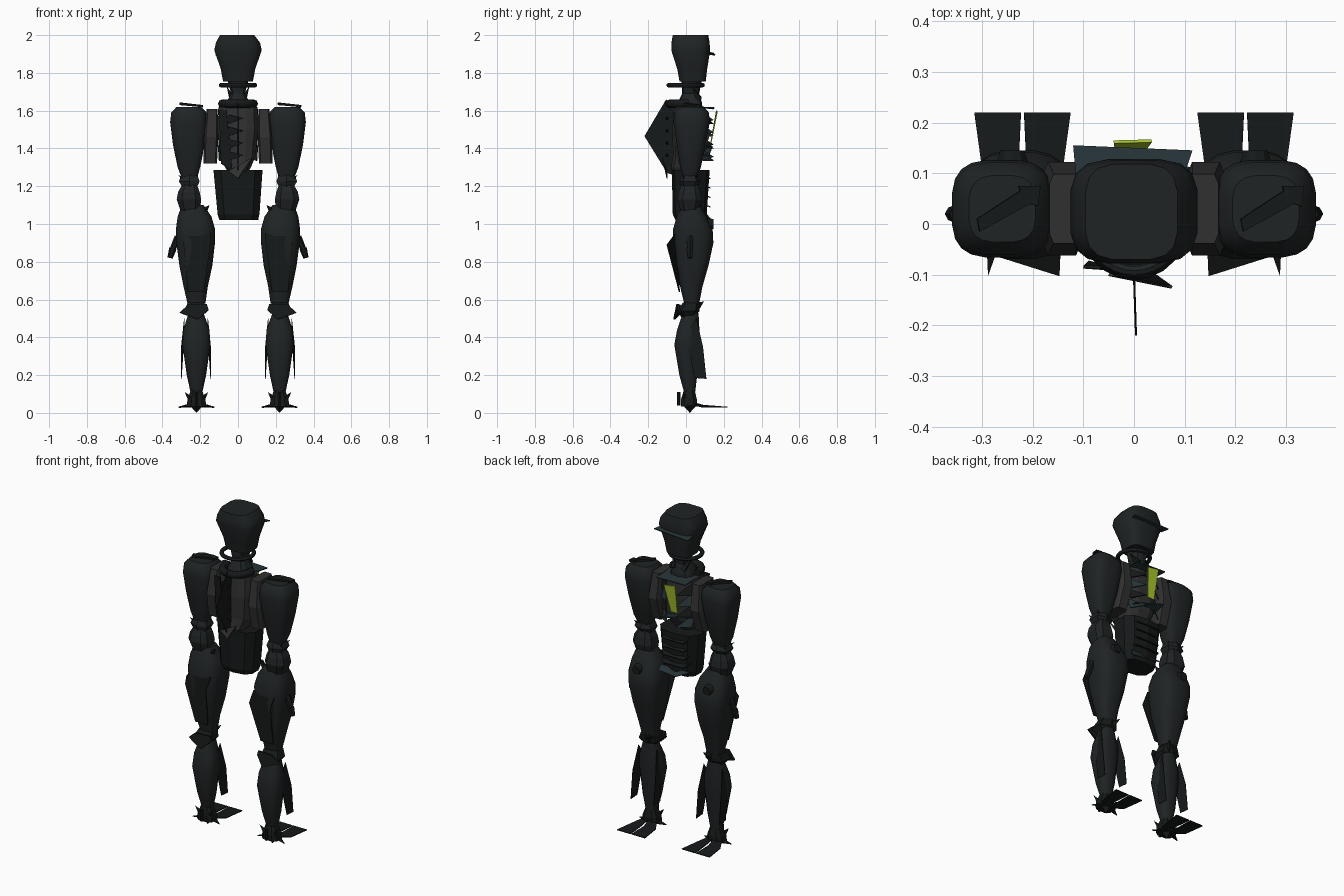
import bpy, bmesh, math
from mathutils import Vector


def mat(name, c):
    m = bpy.data.materials.new(name)
    m.diffuse_color = (*c, 1)
    return m


DARK = mat("dark_shell", (0.014, 0.017, 0.018))
BLACK = mat("black_plate", (0.008, 0.010, 0.010))
GREY = mat("grey_rib", (0.03, 0.03, 0.03))
TEAL = mat("teal_shard", (0.02, 0.035, 0.04))
GREEN = mat("green_glow", (0.42, 0.60, 0.03))


def finish(bm, name, m, smooth=False, thick=0.0):
    bmesh.ops.recalc_face_normals(bm, faces=bm.faces)
    me = bpy.data.meshes.new(name)
    bm.to_mesh(me)
    bm.free()
    ob = bpy.data.objects.new(name, me)
    bpy.context.collection.objects.link(ob)
    me.materials.append(m)
    if thick:
        s = ob.modifiers.new("thickness", 'SOLIDIFY')
        s.thickness, s.offset = thick, 0
    if smooth:
        bpy.ops.object.select_all(action='DESELECT')
        ob.select_set(True)
        bpy.context.view_layer.objects.active = ob
        bpy.ops.object.shade_smooth_by_angle(angle=math.radians(40))
    return ob


def loft(name, rings, m=DARK, n=16, p=3.0, smooth=True):
    """Stack of squarish rings: (z, centre x, centre y, half x, half y)."""
    bm = bmesh.new()
    loops = []
    for z, cx, cy, hx, hy in rings:
        loop = []
        for i in range(n):
            a = 2 * math.pi * (i + 0.5) / n
            c, s = math.cos(a), math.sin(a)
            loop.append(bm.verts.new((cx + hx * math.copysign(abs(c) ** (2 / p), c),
                                      cy + hy * math.copysign(abs(s) ** (2 / p), s), z)))
        loops.append(loop)
    for a, b in zip(loops, loops[1:]):
        for i in range(n):
            bm.faces.new((a[i], a[(i + 1) % n], b[(i + 1) % n], b[i]))
    bm.faces.new(loops[0])
    bm.faces.new(loops[-1])
    return finish(bm, name, m, smooth)


def plate(name, pts, m=BLACK, thick=0.006):
    bm = bmesh.new()
    bm.faces.new([bm.verts.new(p) for p in pts])
    return finish(bm, name, m, thick=thick)


def spike(name, base, tip, r, m=BLACK, n=4, tip_r=0.0):
    bm = bmesh.new()
    base, tip = Vector(base), Vector(tip)
    d = tip - base
    bmesh.ops.create_cone(bm, cap_ends=True, segments=n, radius1=r, radius2=tip_r, depth=d.length)
    q = d.to_track_quat('Z', 'Y').to_matrix().to_4x4()
    bmesh.ops.transform(bm, matrix=q, verts=bm.verts)
    bmesh.ops.translate(bm, vec=(base + tip) / 2, verts=bm.verts)
    return finish(bm, name, m)


# head, visor and neck
loft("head", [(1.755, 0, 0.035, 0.08, 0.07), (1.82, 0, 0.033, 0.092, 0.08), (1.92, 0, 0.025, 0.127, 0.104),
              (1.96, 0, 0.024, 0.118, 0.102), (2.0, -0.005, 0.024, 0.092, 0.095)], p=3.6)
plate("head_visor", [(-0.12, 0.155, 1.895), (0.115, 0.145, 1.905), (0.1, 0.1, 1.91), (-0.115, 0.1, 1.9)], TEAL)
loft("neck", [(1.58, 0, 0.02, 0.085, 0.07), (1.64, 0, 0.02, 0.065, 0.065), (1.69, 0, 0.025, 0.038, 0.045),
              (1.77, 0, 0.03, 0.06, 0.055)], n=10, smooth=False)
for s in (-1, 1):
    spike("neck_spike", (s * 0.03, 0.07, 1.66), (s * 0.06, 0.03, 1.73), 0.02)
bpy.ops.mesh.primitive_torus_add(major_radius=0.09, minor_radius=0.012, major_segments=32, minor_segments=8,
                                 location=(0, -0.002, 1.735))
bpy.context.object.name = "neck_ring"
bpy.context.object.data.materials.append(DARK)
bpy.ops.object.shade_smooth_by_angle()

# collar arc around the front of the neck
cu = bpy.data.curves.new("collar", 'CURVE')
cu.dimensions, cu.bevel_depth, cu.bevel_resolution = '3D', 0.022, 2
sp = cu.splines.new('POLY')
sp.points.add(12)
for i, pt in enumerate(sp.points):
    a = math.pi * (0.95 + 1.1 * i / 12)
    pt.co = (0.085 * math.cos(a), 0.0 + 0.088 * math.sin(a), 1.637, 1)
cu.use_fill_caps = True
cu.materials.append(BLACK)
bpy.context.collection.objects.link(bpy.data.objects.new("collar", cu))

# chest, front fin, ribs
loft("chest", [(1.24, 0, -0.03, 0.03, 0.03), (1.3, 0, -0.01, 0.07, 0.07), (1.36, 0, 0.01, 0.095, 0.08),
               (1.5, 0, 0.01, 0.11, 0.085), (1.62, 0, 0.01, 0.105, 0.075)], GREY, n=12, smooth=False)
plate("chest_fin", [(0, -0.06, 1.62), (0, -0.105, 1.66), (0.004, -0.22, 1.465), (0, -0.1, 1.27), (0, -0.04, 1.25)],
      thick=0.004)
plate("chest_strap", [(-0.1, -0.085, 1.6), (-0.06, -0.085, 1.6), (-0.03, -0.09, 1.28), (-0.09, -0.075, 1.32)])
plate("chest_wedge", [(0.04, -0.1, 1.28), (0.075, -0.125, 1.35), (0.0, -0.1, 1.24), (-0.05, -0.1, 1.28)], GREY)
for i in range(4):
    z = 1.56 - 0.065 * i
    plate("front_rib", [(-0.05, -0.085, z + 0.02), (0.03, -0.105, z), (-0.05, -0.085, z - 0.03)])
    for s in (-1, 1):
        plate("back_shard", [(s * 0.105, 0.05, z + 0.05), (s * 0.03, 0.145, z - 0.02 + 0.01 * s),
                             (s * 0.1, 0.09, z - 0.03)], TEAL if i % 2 else BLACK)
plate("upper_back_shard", [(-0.1, 0.15, 1.615), (0.1, 0.145, 1.61), (0.09, 0.05, 1.62), (-0.1, 0.05, 1.62)], TEAL)
plate("lower_back_shard", [(-0.1, 0.14, 1.41), (0.09, 0.12, 1.36), (0.08, 0.05, 1.37), (-0.09, 0.05, 1.38)], TEAL)
plate("glow_strip", [(-0.04, 0.162, 1.6), (0.035, 0.164, 1.59), (0.01, 0.13, 1.42), (-0.035, 0.13, 1.42)], GREEN)

# abdomen with bands at the back
loft("abdomen", [(1.02, 0.003, 0.02, 0.105, 0.075), (1.05, 0.003, 0.02, 0.115, 0.09), (1.285, 0, 0.025, 0.135, 0.1)],
     BLACK, n=10, p=2.6, smooth=False)
for z in (1.09, 1.14, 1.19, 1.24):
    plate("abdomen_band", [(-0.1, 0.08, z + 0.02), (0.1, 0.08, z + 0.02), (0.07, 0.13, z), (-0.07, 0.13, z)])
plate("pelvis_plate", [(-0.1, 0.1, 1.06), (0.1, 0.1, 1.06), (0.11, 0.11, 1.025), (-0.02, 0.13, 1.025)], TEAL)

for s in (-1, 1):
    # side panel of the chest
    loft("side_panel", [(1.32, s * 0.147, 0.02, 0.037, 0.06), (1.46, s * 0.142, 0.03, 0.038, 0.095),
                        (1.61, s * 0.137, 0.03, 0.03, 0.07)], GREY, n=8, p=6, smooth=False)
    # upper arm
    X = s * 0.26
    loft("upper_arm", [(1.24, s * 0.257, 0.02, 0.04, 0.035), (1.3, s * 0.26, 0.024, 0.06, 0.055),
                       (1.42, s * 0.26, 0.027, 0.085, 0.077), (1.54, X, 0.03, 0.1, 0.097),
                       (1.59, X, 0.03, 0.094, 0.092), (1.62, X, 0.03, 0.066, 0.066)], n=20, p=3.2)
    o = X - 0.0
    plate("shoulder_blade", [(o - 0.045, -0.015, 1.635), (o - 0.05, 0.01, 1.638), (o + 0.035, 0.065, 1.628),
                             (o + 0.033, 0.075, 1.628), (o + 0.075, 0.075, 1.624), (o + 0.07, 0.035, 1.624),
                             (o + 0.055, 0.04, 1.626)], thick=0.012)
    # elbow and forearm
    loft("elbow", [(1.19, s * 0.255, 0.015, 0.04, 0.04), (1.225, s * 0.258, 0.02, 0.06, 0.055),
                   (1.265, s * 0.258, 0.02, 0.045, 0.04)], n=6, smooth=False)
    loft("forearm", [(1.05, s * 0.25, 0.02, 0.05, 0.045), (1.13, s * 0.26, 0.018, 0.068, 0.068),
                     (1.17, s * 0.26, 0.018, 0.06, 0.06), (1.22, s * 0.255, 0.02, 0.035, 0.04)], n=8, smooth=False)
    for y in (-0.02, 0.06):
        spike("elbow_spike", (s * 0.25, 0.02, 1.2), (s * 0.315, y, 1.26), 0.025)
    spike("wrist_spike", (s * 0.2, 0.0, 1.05), (s * 0.15, 0.0, 1.1), 0.03)
    # thigh
    loft("thigh", [(0.58, s * 0.22, 0.03, 0.048, 0.04), (0.67, s * 0.224, 0.028, 0.065, 0.06),
                   (0.78, s * 0.223, 0.032, 0.088, 0.088), (0.9, s * 0.224, 0.038, 0.103, 0.108),
                   (0.97, s * 0.225, 0.036, 0.105, 0.106), (1.04, s * 0.23, 0.03, 0.09, 0.08),
                   (1.1, s * 0.24, 0.028, 0.058, 0.05)], n=20, p=2.8)
    plate("thigh_plate", [(s * 0.145, -0.055, 0.95), (s * 0.29, -0.055, 0.95), (s * 0.288, -0.1, 0.89),
                          (s * 0.265, -0.035, 0.64), (s * 0.18, -0.035, 0.64), (s * 0.147, -0.1, 0.89)])
    spike("hip_disc", (s * 0.24, 0.08, 1.0), (s * 0.24, 0.145, 1.0), 0.045, n=10, tip_r=0.025)
    spike("hip_handle_upper", (s * 0.315, 0.02, 0.93), (s * 0.35, 0.02, 0.86), 0.022, n=6, tip_r=0.014)
    spike("hip_handle_lower", (s * 0.345, 0.02, 0.87), (s * 0.36, 0.02, 0.82), 0.02, n=6, tip_r=0.014)
    # knee guard
    loft("knee", [(0.5, s * 0.225, 0.01, 0.03, 0.03), (0.54, s * 0.227, 0.012, 0.065, 0.06),
                  (0.585, s * 0.222, 0.03, 0.048, 0.045)], BLACK, n=6, smooth=False)
    plate("knee_plate", [(s * 0.31, -0.03, 0.53), (s * 0.26, -0.045, 0.575), (s * 0.165, -0.035, 0.575),
                         (s * 0.155, -0.03, 0.545), (s * 0.21, -0.062, 0.495)], thick=0.012)
    spike("knee_spike", (s * 0.22, 0.04, 0.55), (s * 0.18, 0.095, 0.59), 0.035)
    # shin and calf blades
    loft("shin", [(0.1, s * 0.22, 0.02, 0.03, 0.028), (0.2, s * 0.22, 0.012, 0.052, 0.048),
                  (0.36, s * 0.22, 0.003, 0.075, 0.066), (0.44, s * 0.22, 0.012, 0.07, 0.06),
                  (0.53, s * 0.222, 0.025, 0.04, 0.042)], n=16, p=2.5)
    for x in (0.145, 0.3):
        xi = 0.22 + (x - 0.22) * 0.8
        plate("calf_blade", [(s * xi, 0.055, 0.5), (s * x, 0.09, 0.35), (s * x, 0.108, 0.18),
                             (s * x, 0.045, 0.185), (s * xi, 0.0, 0.42)], thick=0.003)
    # ankle, heel and split foot
    loft("ankle", [(0.035, s * 0.22, 0.015, 0.055, 0.045), (0.07, s * 0.22, 0.015, 0.05, 0.045),
                   (0.12, s * 0.22, 0.018, 0.032, 0.03)], BLACK, n=8, smooth=False)
    spike("heel_point", (s * 0.22, 0.02, 0.05), (s * 0.22, 0.02, 0.0), 0.045)
    spike("heel_pin", (s * 0.22, -0.038, 0.11), (s * 0.22, -0.038, 0.04), 0.009, n=6, tip_r=0.009)
    for t in (-1, 1):
        f = lambda dx, y, z: (s * 0.22 + t * dx, y, z)
        spike("ankle_spike", f(0.02, 0.0, 0.06), f(0.062, -0.015, 0.11), 0.022)
        plate("toe", [f(0.003, 0.22, 0.03), f(0.095, 0.22, 0.03), f(0.077, 0.09, 0.03), f(0.045, 0.03, 0.045),
                      f(0.0, 0.02, 0.06), f(0.008, 0.11, 0.035)], thick=0.005)
        plate("side_toe", [f(0.03, 0.05, 0.04), f(0.092, 0.005, 0.028), f(0.03, 0.0, 0.045)], thick=0.005)
